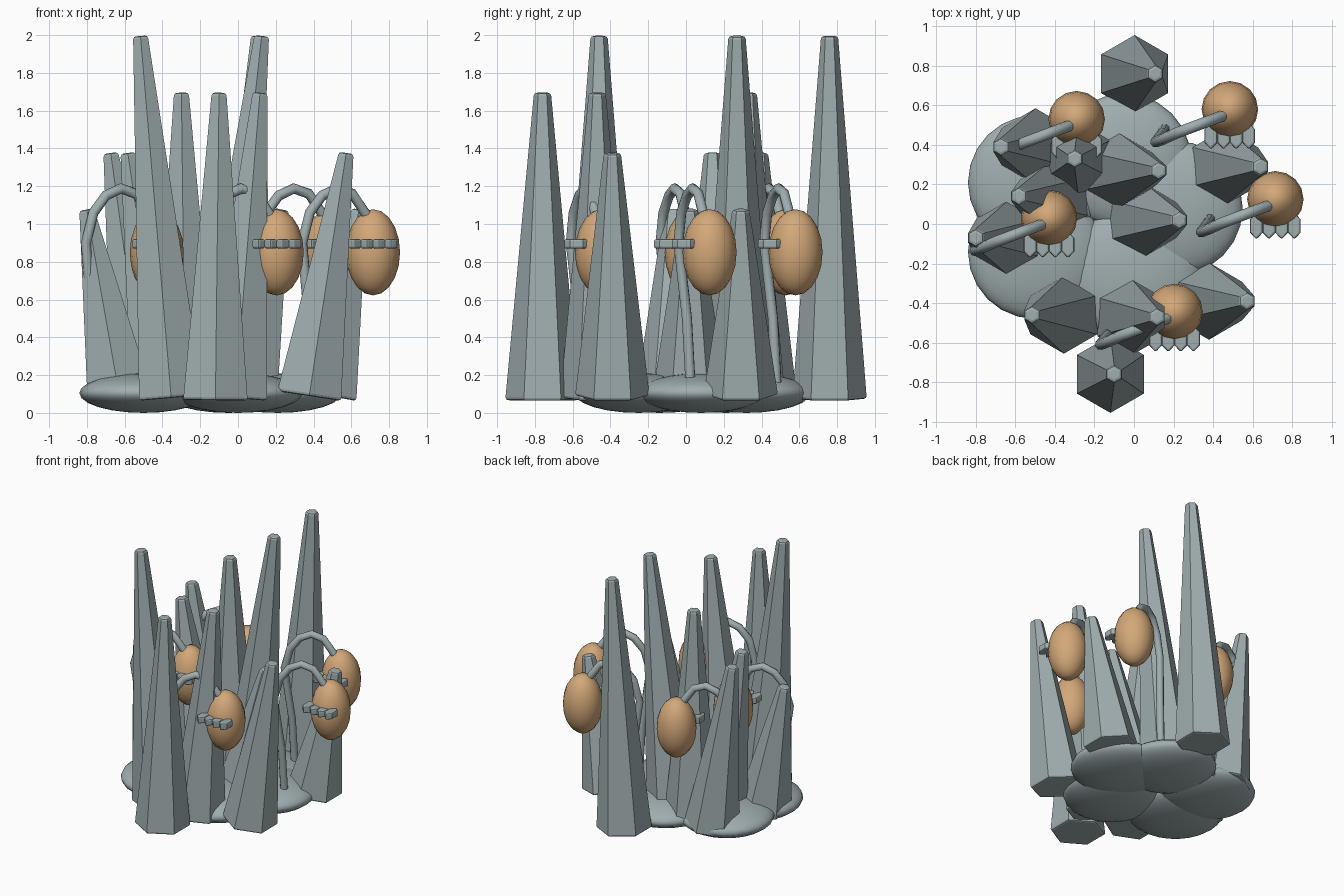
import bpy
import math
from mathutils import Vector

if "Cube" in bpy.data.objects:
    bpy.data.objects.remove(bpy.data.objects["Cube"], do_unlink=True)


def make_material(name, rgb):
    mat = bpy.data.materials.new(name)
    mat.use_nodes = True
    colour = (*rgb, 1.0)
    mat.diffuse_color = colour
    bsdf = mat.node_tree.nodes["Principled BSDF"]
    bsdf.inputs["Base Color"].default_value = colour
    bsdf.inputs["Roughness"].default_value = 0.8
    return mat


stone = make_material("blue grey stone", (0.35, 0.42, 0.43))
amber = make_material("soft orange", (0.65, 0.39, 0.19))


def finish(name, mat):
    obj = bpy.context.object
    obj.name = name
    obj.data.materials.append(mat)
    return obj


def bevel(obj, width, segments, degrees):
    mod = obj.modifiers.new("edge_bevel", "BEVEL")
    mod.width = width
    mod.segments = segments
    mod.limit_method = "ANGLE"
    mod.angle_limit = math.radians(degrees)


def ellipsoid(name, centre, radii, mat, segments, rings):
    bpy.ops.mesh.primitive_uv_sphere_add(segments=segments, ring_count=rings, location=centre)
    obj = finish(name, mat)
    obj.scale = radii
    bpy.ops.object.shade_smooth()


# Hexagonal spikes leaning sideways: base x, tip x, y, height
def spike(name, base_x, tip_x, y, height):
    lean = math.atan2(tip_x - base_x, height)
    base = Vector((base_x, y, 0.065 + 0.17 * abs(math.sin(lean))))
    tip = Vector((tip_x, y, height - 0.005))
    axis = tip - base
    bpy.ops.mesh.primitive_cone_add(vertices=6, radius1=0.197, radius2=0.045,
                                    depth=axis.length, location=(base + tip) / 2,
                                    rotation=(0, lean, 0))
    bevel(finish(name, stone), 0.015, 2, 65)


spikes = [
    (0.0, 0.11, 0.76, 2.0), (-0.09, 0.13, 0.27, 2.0), (-0.35, -0.52, -0.46, 2.0),
    (-0.02, 0.12, -0.47, 1.7), (-0.12, -0.10, -0.76, 1.7), (-0.28, -0.30, 0.33, 1.7),
    (0.37, 0.58, -0.39, 1.38), (-0.49, -0.68, 0.39, 1.38), (-0.39, -0.59, 0.14, 1.38),
    (0.03, 0.24, 0.02, 1.08), (0.45, 0.65, 0.29, 1.08), (-0.62, -0.81, -0.07, 1.08),
]
for i, data in enumerate(spikes):
    spike(f"spike_{i + 1}", *data)

# Flattened ground mounds
mounds = [(0.21, 0.08), (-0.05, 0.32), (-0.50, 0.21), (-0.50, -0.14), (0.0, -0.25)]
for i, (x, y) in enumerate(mounds):
    ellipsoid(f"ground_mound_{i + 1}", (x, y, 0.105), (0.34, 0.34, 0.105), stone, 24, 12)


# Hanging pods, each with an arched stem and a row of pointed teeth
STEM = [(-0.33, -0.10, 0.13), (-0.34, -0.12, 0.5), (-0.375, -0.165, 0.9),
        (-0.335, -0.15, 1.06), (-0.27, -0.12, 1.15), (-0.19, -0.09, 1.188),
        (-0.11, -0.06, 1.16), (-0.03, -0.03, 1.04)]


def stem(name, x, y):
    curve = bpy.data.curves.new(name, "CURVE")
    curve.dimensions = "3D"
    curve.bevel_depth = 0.028
    curve.bevel_resolution = 2
    curve.use_fill_caps = True
    line = curve.splines.new("POLY")
    line.points.add(len(STEM) - 1)
    for point, (dx, dy, z) in zip(line.points, STEM):
        point.co = (x + dx, y + dy, z, 1)
    line.use_smooth = True
    curve.materials.append(stone)
    bpy.context.collection.objects.link(bpy.data.objects.new(name, curve))


def tooth(name, x, y):
    bpy.ops.mesh.primitive_cylinder_add(vertices=6, radius=1, depth=2, location=(x, y, 0.895))
    obj = finish(name, stone)
    obj.scale = (0.037, 0.068, 0.025)
    bpy.ops.object.transform_apply(location=False, rotation=False, scale=True)
    bevel(obj, 0.01, 2, 80)


pods = [(-0.29, 0.53), (0.485, 0.58), (0.715, 0.125), (-0.43, 0.03), (0.205, -0.445)]
for i, (x, y) in enumerate(pods):
    ellipsoid(f"pod_{i + 1}", (x, y, 0.85), (0.143, 0.143, 0.228), amber, 16, 10)
    stem(f"pod_stem_{i + 1}", x, y)
    for j in range(4):
        tooth(f"pod_{i + 1}_tooth_{j + 1}", x + (j - 1.5) * 0.064, y - 0.135)
